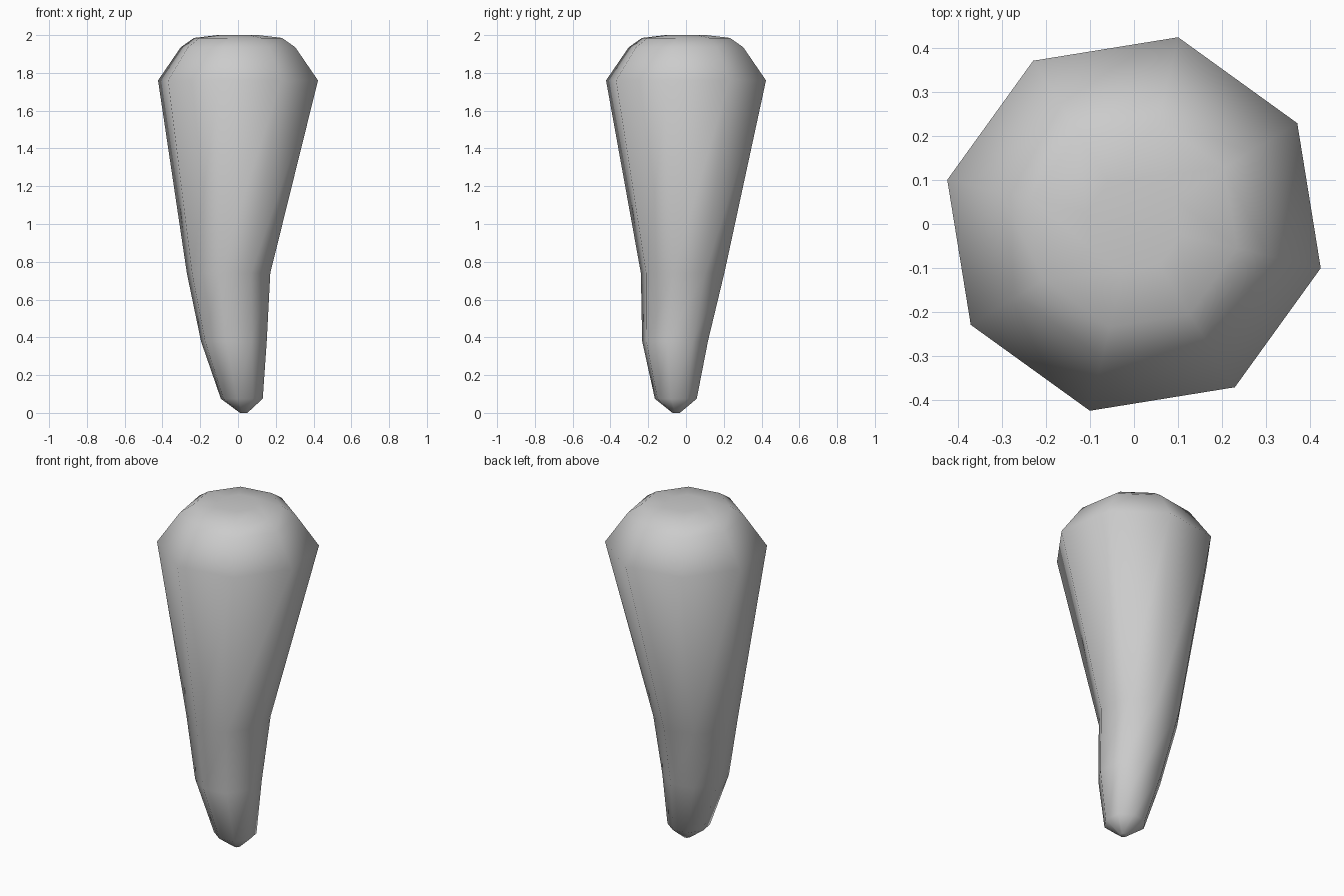
import bpy
import bmesh
import math

cube = bpy.data.objects.get("Cube")
if cube:
    bpy.data.objects.remove(cube, do_unlink=True)

SIDES = 8
TWIST = math.radians(-13.3)

# Cross-sections from tip to crown: height, centre x, centre y, radius
SECTIONS = [
    (0.0, 0.03, -0.052, 0.02),
    (0.075, 0.02, -0.054, 0.114),
    (0.38, -0.022, -0.058, 0.179),
    (0.74, -0.05, -0.018, 0.227),
    (1.76, 0.0, 0.0, 0.435),
    (1.935, 0.0, 0.0, 0.312),
    (1.985, 0.0, 0.0, 0.24),
    (2.0, 0.0, 0.0, 0.11),
]


def add_ring(bm, z, cx, cy, radius):
    angles = [TWIST + math.tau * i / SIDES for i in range(SIDES)]
    return [bm.verts.new((cx + radius * math.cos(a), cy + radius * math.sin(a), z))
            for a in angles]


# Bent, tapering eight-sided body
bm = bmesh.new()
rings = [add_ring(bm, *section) for section in SECTIONS]
for low, high in zip(rings, rings[1:]):
    for i in range(SIDES):
        j = (i + 1) % SIDES
        bm.faces.new((low[i], low[j], high[j], high[i]))

# Closed tip and crown
bm.faces.new(rings[0][::-1])
bm.faces.new(rings[-1])
for face in bm.faces:
    face.smooth = True

mesh = bpy.data.meshes.new("tapered_body")
bm.to_mesh(mesh)
bm.free()
body = bpy.data.objects.new("tapered_body", mesh)
bpy.context.collection.objects.link(body)

# Plain grey
grey = bpy.data.materials.new("light_grey")
grey.use_nodes = True
color = (0.6, 0.6, 0.6, 1.0)
grey.diffuse_color = color
grey.node_tree.nodes["Principled BSDF"].inputs["Base Color"].default_value = color
mesh.materials.append(grey)
